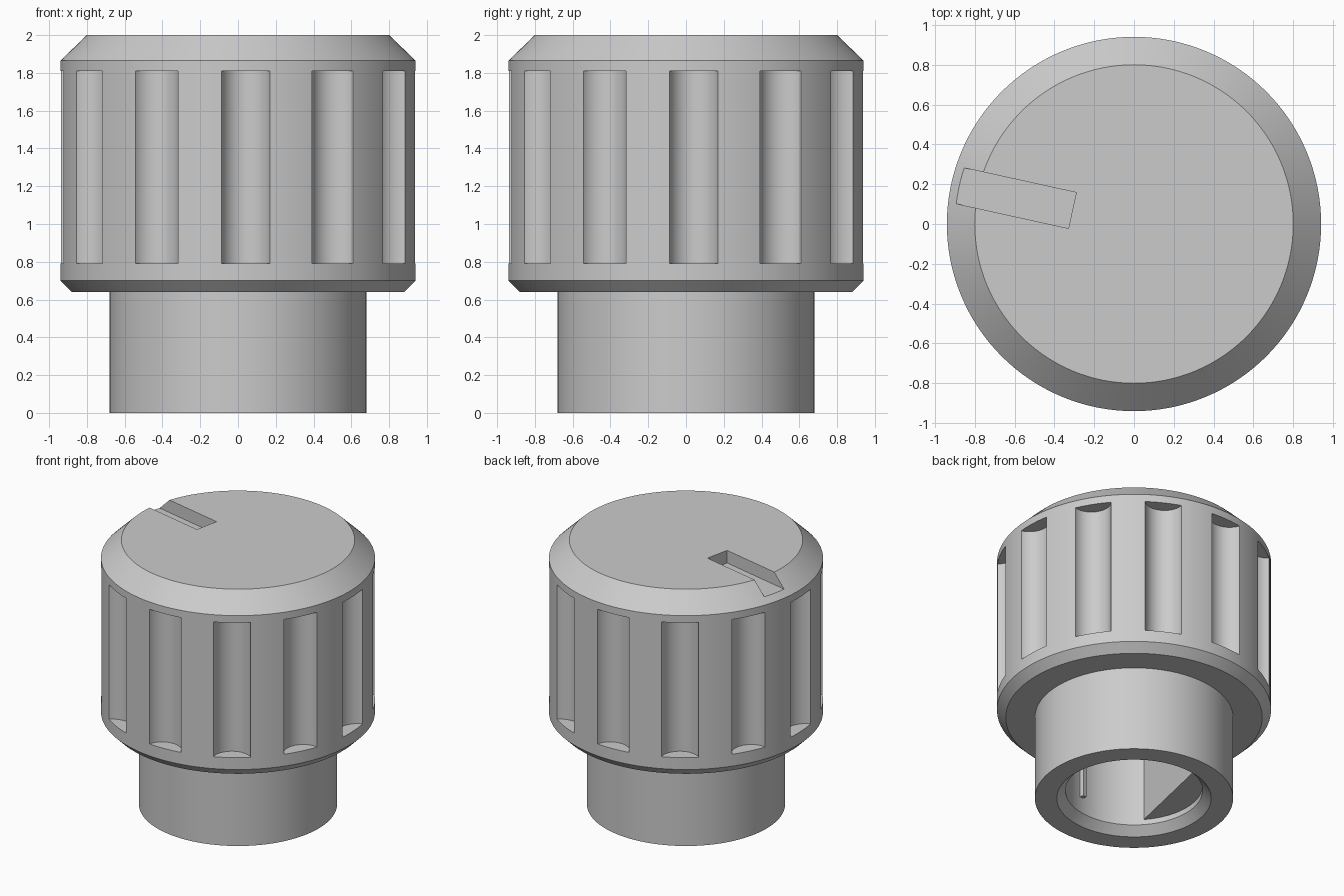
import bpy, bmesh, math
from mathutils import Matrix, Vector

cube = bpy.data.objects.get("Cube")
if cube:
    bpy.data.objects.remove(cube, do_unlink=True)

grey = bpy.data.materials.new("plain_grey")
grey.use_nodes = True
COLOUR = (0.6, 0.6, 0.6, 1)
grey.diffuse_color = COLOUR
grey.node_tree.nodes["Principled BSDF"].inputs["Base Color"].default_value = COLOUR

MARK = math.radians(167.6)   # direction of the pointer groove and the shaft flat


def make_object(name, bm):
    bmesh.ops.recalc_face_normals(bm, faces=bm.faces[:])
    mesh = bpy.data.meshes.new(name)
    bm.to_mesh(mesh)
    bm.free()
    mesh.materials.append(grey)
    obj = bpy.data.objects.new(name, mesh)
    bpy.context.collection.objects.link(obj)
    return obj


def activate(obj):
    bpy.ops.object.select_all(action='DESELECT')
    obj.select_set(True)
    bpy.context.view_layer.objects.active = obj


def lathe(name, profile, steps=128):
    bm = bmesh.new()
    verts = [bm.verts.new((r, 0, z)) for r, z in profile]
    edges = [bm.edges.new(pair) for pair in zip(verts, verts[1:])]
    bmesh.ops.spin(bm, geom=verts + edges, cent=(0, 0, 0), axis=(0, 0, 1),
                   angle=math.tau, steps=steps, use_duplicate=False)
    bmesh.ops.remove_doubles(bm, verts=bm.verts[:], dist=0.0005)
    return make_object(name, bm)


def prism(bm, outline, z0, z1):
    face = bm.faces.new([bm.verts.new((x, y, z0)) for x, y in outline])
    ext = bmesh.ops.extrude_face_region(bm, geom=[face])
    top = [g for g in ext["geom"] if isinstance(g, bmesh.types.BMVert)]
    bmesh.ops.translate(bm, verts=top, vec=(0, 0, z1 - z0))


def cut(obj, cutter):
    cutter.hide_render = True
    mod = obj.modifiers.new("cut", 'BOOLEAN')
    mod.operation = 'DIFFERENCE'
    mod.solver = 'EXACT'
    mod.object = cutter
    activate(obj)
    bpy.ops.object.modifier_apply(modifier=mod.name)
    bpy.data.objects.remove(cutter, do_unlink=True)


# Knob body: bevelled cap, collar and chamfered shaft bore
knob = lathe("knob_body", [
    (0, 2), (0.8, 2), (0.94, 1.865), (0.94, 0.7), (0.88, 0.64), (0.68, 0.64),
    (0.68, 0), (0.53, 0), (0.47, 0.06), (0.47, 1.2), (0, 1.2)])

# Finger flutes around the grip
bm = bmesh.new()
for i in range(12):
    a = math.radians(2.5 + 30 * i)
    spot = Matrix.Translation((0.97 * math.cos(a), 0.97 * math.sin(a), 1.3))
    bmesh.ops.create_cone(bm, cap_ends=True, segments=48, radius1=0.134,
                          radius2=0.134, depth=1.02, matrix=spot)
cut(knob, make_object("flute_cutter", bm))

# Pointer groove running from the top face out through the bevel
bm = bmesh.new()
prism(bm, [(0.317, -0.092), (1.1, -0.092), (1.1, 0.092), (0.317, 0.092)], 1.905, 2.1)
bmesh.ops.rotate(bm, verts=bm.verts[:], cent=(0, 0, 0),
                 matrix=Matrix.Rotation(MARK, 3, 'Z'))
cut(knob, make_object("groove_cutter", bm))

# Flat that makes the bore D-shaped
bm = bmesh.new()
half = math.acos(0.275 / 0.475)
arc = [-half + 2 * half * i / 32 for i in range(33)]
prism(bm, [(0.475 * math.cos(t), 0.475 * math.sin(t)) for t in arc], 0.1, 1.21)
bmesh.ops.rotate(bm, verts=bm.verts[:], cent=(0, 0, 0),
                 matrix=Matrix.Rotation(MARK, 3, 'Z'))
flat = make_object("shaft_flat", bm)

# Small grip rib inside the bore
bm = bmesh.new()
prism(bm, [(0.44, -0.015), (0.5, -0.015), (0.5, 0.015), (0.44, 0.015)], 0.18, 1.21)
bmesh.ops.rotate(bm, verts=bm.verts[:], cent=(0, 0, 0),
                 matrix=Matrix.Rotation(math.radians(-80), 3, 'Z'))
rib = make_object("bore_rib", bm)

for obj in (knob, flat, rib):
    activate(obj)
    bpy.ops.object.shade_smooth_by_angle(angle=math.radians(25))
